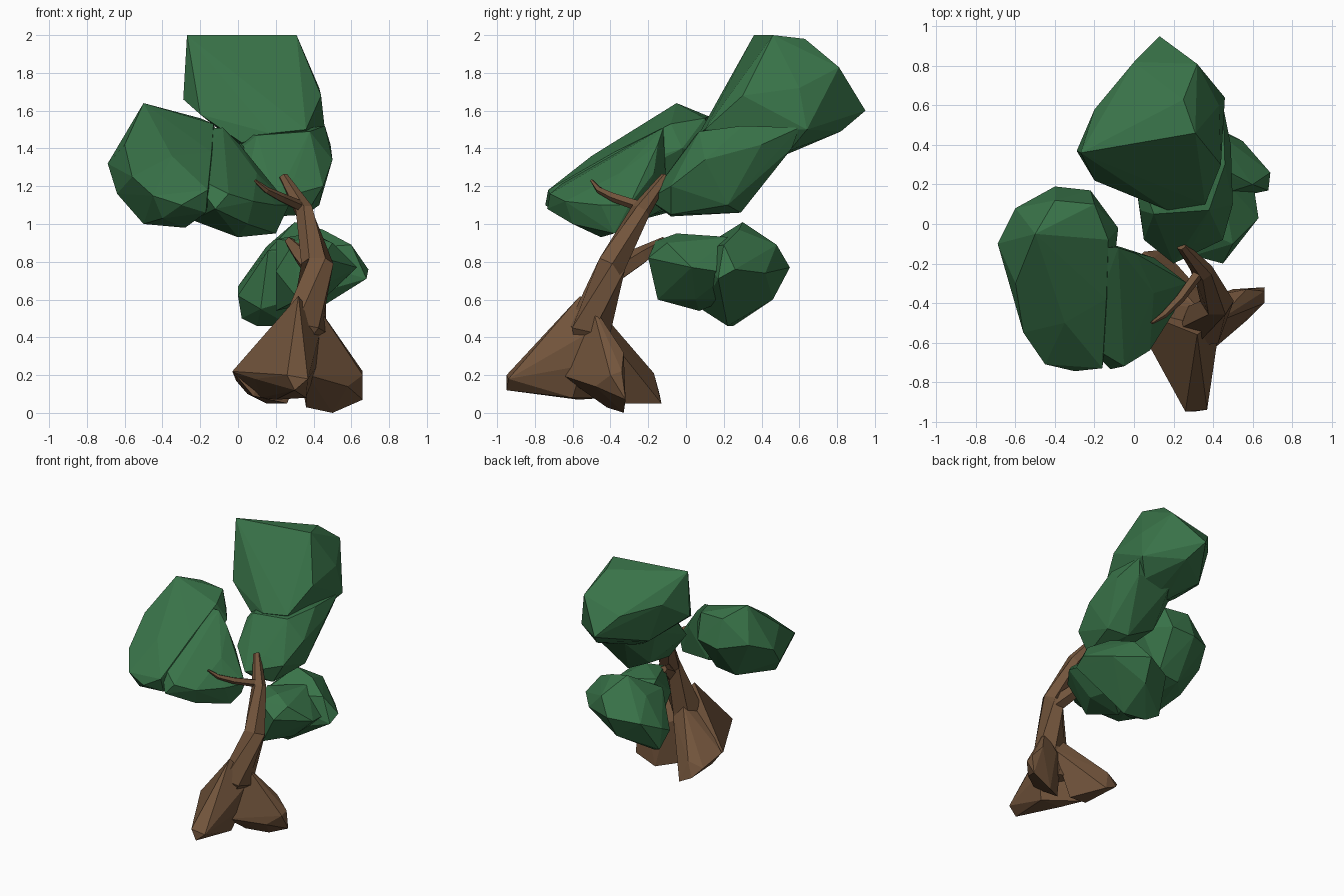
import bpy, bmesh, math
from mathutils import Vector


def material(name, rgb):
    m = bpy.data.materials.new(name)
    m.diffuse_color = (*rgb, 1)
    return m


BARK = material("bark", (0.17, 0.09, 0.045))
LEAF = material("leaf", (0.04, 0.17, 0.065))


def finish(bm, name, mat):
    bmesh.ops.recalc_face_normals(bm, faces=bm.faces)
    me = bpy.data.meshes.new(name)
    bm.to_mesh(me)
    bm.free()
    me.materials.append(mat)
    ob = bpy.data.objects.new(name, me)
    bpy.context.collection.objects.link(ob)
    return ob


def hull(name, mat, pts):
    """Faceted lump wrapped around a few corner points."""
    bm = bmesh.new()
    for p in pts:
        bm.verts.new(p)
    r = bmesh.ops.convex_hull(bm, input=bm.verts)
    junk = {g for g in r["geom_interior"] + r["geom_unused"] if isinstance(g, bmesh.types.BMVert)}
    bmesh.ops.delete(bm, geom=list(junk), context='VERTS')
    return finish(bm, name, mat)


def limb(name, mat, path, sides=6):
    """Tapered faceted tube; path holds (x, y, z, radius)."""
    bm = bmesh.new()
    pts = [Vector(p[:3]) for p in path]
    rings = []
    for i, p in enumerate(pts):
        d = pts[min(i + 1, len(pts) - 1)] - pts[max(i - 1, 0)]
        q = d.to_track_quat('Z', 'Y')
        rings.append([bm.verts.new(p + q @ Vector((math.cos(a), math.sin(a), 0)) * path[i][3])
                      for a in (math.tau * k / sides for k in range(sides))])
    for a, b in zip(rings, rings[1:]):
        for k in range(sides):
            n = (k + 1) % sides
            bm.faces.new((a[k], a[n], b[n], b[k]))
    bm.faces.new(rings[0][::-1])
    bm.faces.new(rings[-1])
    return finish(bm, name, mat)


def fuse(base, *others):
    """Union the overlapping pieces into one skin."""
    bpy.context.view_layer.objects.active = base
    for o in others:
        m = base.modifiers.new("union", 'BOOLEAN')
        m.operation, m.solver, m.object = 'UNION', 'EXACT', o
        bpy.ops.object.modifier_apply(modifier=m.name)
        bpy.data.objects.remove(o)


# Trunk, two branches and three spreading roots
trunk = limb("trunk", BARK, [(.31, -.48, .2, .1), (.35, -.51, .45, .12), (.42, -.39, .79, .085),
                             (.35, -.24, 1.07, .052), (.24, -.11, 1.25, .025)])
back_branch = limb("back_branch", BARK, [(.42, -.38, .74, .06), (.34, -.24, .83, .05), (.27, -.11, .91, .025)], 5)
side_branch = limb("side_branch", BARK, [(.34, -.23, 1.09, .03), (.23, -.38, 1.14, .025),
                                         (.15, -.46, 1.18, .018), (.09, -.5, 1.23, .008)], 5)
front_root = hull("front_root", BARK, [
    (.26, -.95, .2), (.37, -.94, .18), (.3, -.95, .12), (.2, -.57, .07), (.36, -.6, .08),
    (.24, -.62, .44), (.44, -.47, .45), (.42, -.55, .25), (.09, -.62, .18), (-.03, -.42, .22),
    (.12, -.42, .08), (.32, -.56, .62)])
left_root = hull("left_root", BARK, [
    (-.03, -.4, .22), (.08, -.44, .09), (-.01, -.2, .17), (.05, -.14, .1), (.15, -.13, .05),
    (.26, -.4, .05), (.23, -.52, .43), (.4, -.41, .4), (.1, -.17, .21), (.32, -.42, .5)])
right_root = hull("right_root", BARK, [
    (.66, -.34, .22), (.66, -.4, .2), (.58, -.48, .14), (.66, -.32, .07), (.5, -.33, 0),
    (.36, -.42, .03), (.47, -.46, .44), (.3, -.45, .4), (.37, -.66, .2), (.57, -.33, .32),
    (.42, -.36, .35), (.41, -.5, .58)])
fuse(trunk, front_root, left_root, right_root, back_branch, side_branch)

# Top foliage: tall block leaning back over a long lower lobe
top_foliage = hull("top_foliage", LEAF, [
    (-.27, .36, 2), (.31, .46, 2), (.25, .63, 1.98), (.32, .81, 1.83), (.13, .95, 1.6),
    (0, .82, 1.75), (-.2, .58, 1.8), (-.29, .37, 1.66), (-.2, .22, 1.58), (.43, .6, 1.72),
    (.44, .3, 1.68), (.46, .64, 1.5), (.2, .82, 1.49), (-.1, .6, 1.5), (.17, .07, 1.48),
    (.36, .1, 1.5), (.02, .13, 1.43), (.36, .55, 1.39), (.1, .5, 1.38), (.2, .3, 1.27)])
top_lobe = hull("top_lobe", LEAF, [
    (.1, .05, 1.47), (.38, .07, 1.49), (.46, .3, 1.52), (.5, .1, 1.34), (.49, .4, 1.42),
    (.45, -.08, 1.2), (.43, .22, 1.1), (.3, .29, 1.06), (.36, -.08, 1.05), (.2, -.2, 1.13),
    (.05, -.08, 1.25), (.03, .07, 1.41), (.09, .32, 1.17), (.42, .56, 1.4), (.14, .56, 1.4),
    (.3, -.1, 1.25), (.2, -.08, 1.04), (.45, .6, 1.51), (-.02, .4, 1.47)])
fuse(top_foliage, top_lobe)

# Left foliage: large lobe rising to the back and a smaller inner lobe
left_foliage = hull("left_foliage", LEAF, [
    (-.69, -.1, 1.32), (-.5, -.05, 1.64), (-.13, -.08, 1.53), (-.6, .08, 1.4), (-.4, .19, 1.36),
    (-.22, .17, 1.38), (-.4, .12, 1.57), (-.2, .1, 1.56), (-.08, -.02, 1.4), (-.64, -.25, 1.16),
    (-.6, -.3, 1.42), (-.56, -.55, 1.25), (-.45, -.71, 1.15), (-.5, -.4, 1), (-.28, -.4, .98),
    (-.4, -.65, 1.03), (-.16, -.73, 1.18), (-.17, -.68, 1.06), (-.14, -.38, 1.38),
    (-.35, -.5, 1.36), (-.25, -.02, 1.1), (-.42, -.02, 1.08), (-.3, -.745, 1.1)])
left_lobe = hull("left_lobe", LEAF, [
    (-.25, -.12, 1.5), (-.08, -.12, 1.51), (.01, -.15, 1.42), (.1, -.17, 1.27), (.27, -.3, 1.1),
    (.2, -.45, 1.1), (.08, -.64, 1.12), (-.05, -.72, 1.16), (-.12, -.735, 1.08), (0, -.45, .93),
    (.2, -.38, .95), (.22, -.27, 1), (-.24, -.33, 1.02), (-.12, -.1, 1.09), (-.25, -.6, 1.26),
    (.1, -.35, 1.27), (.05, -.6, 1), (-.1, -.35, 1.37)])
fuse(left_foliage, left_lobe)

# Low foliage at the back right, drooping to the left
low_foliage = hull("low_foliage", LEAF, [
    (0, .2, .62), (0, .3, .67), (.02, .3, .5), (.1, .25, .46), (.28, .22, .46), (.15, .28, .88),
    (.3, .3, 1.01), (.45, .28, .97), (.6, .2, .89), (.69, .26, .76), (.68, .17, .71),
    (.55, .42, .74), (.3, .55, .77), (.08, .45, .74), (.4, .48, .89), (.28, .46, .6),
    (.5, .2, .62), (.12, .08, .55), (.16, .06, .86)])
low_lobe = hull("low_lobe", LEAF, [
    (.45, -.2, .82), (.3, -.16, .91), (.38, -.05, .95), (.2, .08, .92), (.5, -.1, .9),
    (.63, .03, .77), (.32, -.15, .6), (.2, -.1, .75), (.2, .07, .54), (.45, .05, .6),
    (.44, .24, .93), (.2, .25, .75), (.6, .23, .74), (.4, .22, .6)])
fuse(low_foliage, low_lobe)
